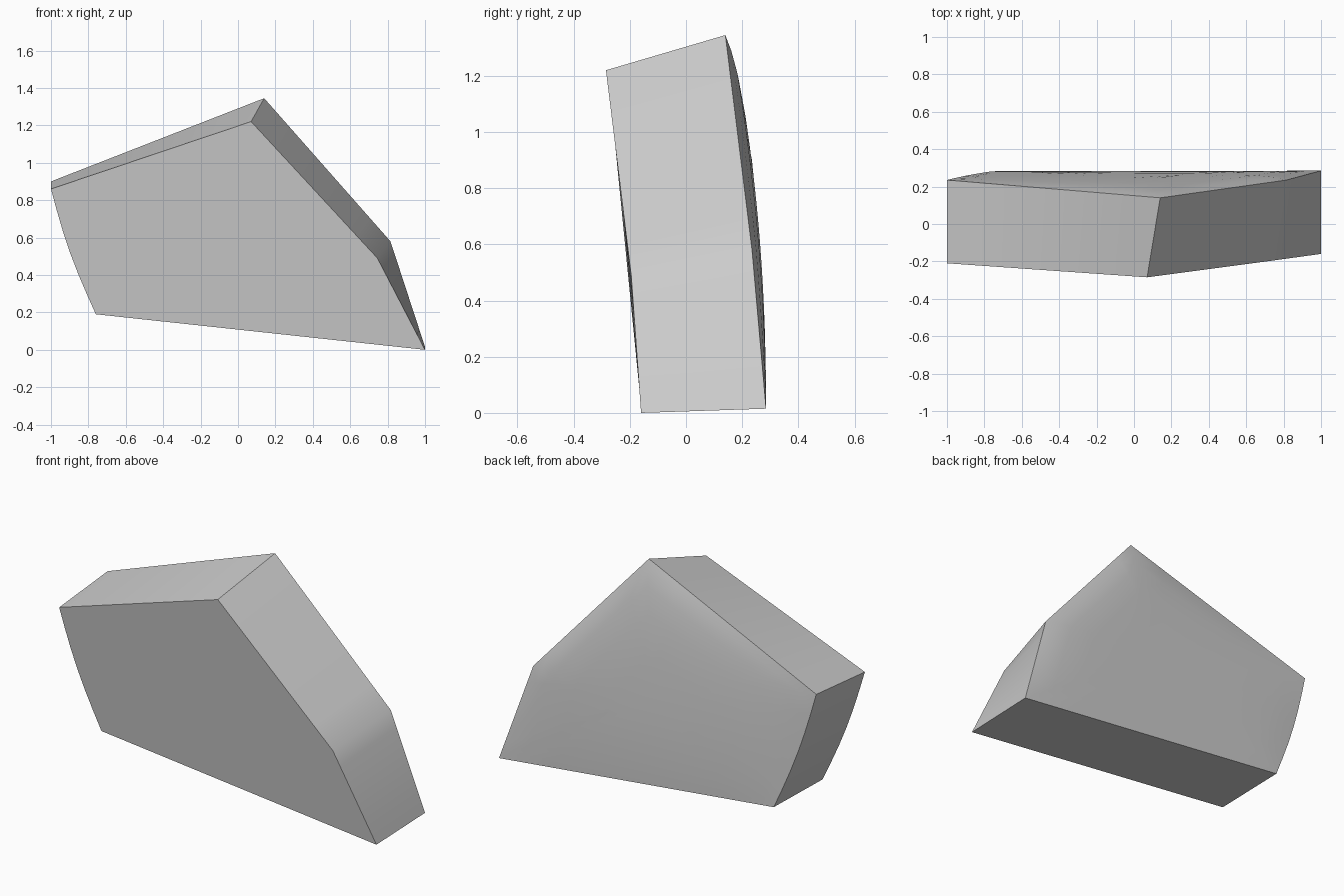
import bpy
import bmesh
import math
from mathutils import Vector

cube = bpy.data.objects.get("Cube")
if cube:
    bpy.data.objects.remove(cube, do_unlink=True)

# Matching corners of the front and back outlines, starting at the upper left
FRONT = [(-1, -0.21, 0.86), (0.07, -0.285, 1.22), (0.745, -0.195, 0.49),
         (1, -0.16, 0), (-0.76, -0.165, 0.19)]
BACK = [(-1, 0.235, 0.9), (0.14, 0.14, 1.345), (0.815, 0.235, 0.58),
        (1, 0.285, 0.015), (-0.76, 0.282, 0.2)]
STEPS = 6
CENTRE = Vector((0.02, 0, 0.65))


def outline(corners):
    """Subdivide the outline and bow its last, left-hand edge outward."""
    points = []
    for i, corner in enumerate(corners):
        a, b = Vector(corner), Vector(corners[(i + 1) % len(corners)])
        for s in range(STEPS):
            p = a.lerp(b, s / STEPS)
            if i == len(corners) - 1:
                p += Vector((-0.018, 0, -0.006)) * math.sin(math.pi * s / STEPS)
            points.append(p)
    return points


def back_depth(z):
    """Gently bowed profile of the back surface."""
    return 0.285 - 0.065 * max(z, 0) ** 2.2


bm = bmesh.new()
front = [bm.verts.new(p) for p in outline(FRONT)]
back_points = outline(BACK)
rings = [front, [bm.verts.new(p) for p in back_points]]

# Inner rings round the back over from its rim to the bowed profile
for scale, weight in ((0.92, 0.5), (0.8, 0.85), (0.6, 1), (0.3, 1)):
    ring = []
    for p in back_points:
        q = CENTRE.lerp(p, scale)
        q.y = back_depth(q.z) - (back_depth(p.z) - p.y) * (1 - weight)
        ring.append(bm.verts.new(q))
    rings.append(ring)

# Front face, side walls and back surface
bm.faces.new(front)
count = len(front)
for a, b in zip(rings, rings[1:]):
    for i in range(count):
        j = (i + 1) % count
        bm.faces.new((a[i], a[j], b[j], b[i]))
bm.faces.new(rings[-1])
bmesh.ops.recalc_face_normals(bm, faces=bm.faces)

mesh = bpy.data.meshes.new("stone_slab")
bm.to_mesh(mesh)
bm.free()
slab = bpy.data.objects.new("stone_slab", mesh)
bpy.context.collection.objects.link(slab)

# Plain grey material
grey = bpy.data.materials.new("light_grey")
grey.use_nodes = True
colour = (0.6, 0.6, 0.6, 1)
grey.diffuse_color = colour
grey.node_tree.nodes["Principled BSDF"].inputs["Base Color"].default_value = colour
mesh.materials.append(grey)

# Smooth the curved faces and keep the rim sharp
bpy.ops.object.select_all(action="DESELECT")
slab.select_set(True)
bpy.context.view_layer.objects.active = slab
bpy.ops.object.shade_smooth_by_angle(angle=math.radians(35))
